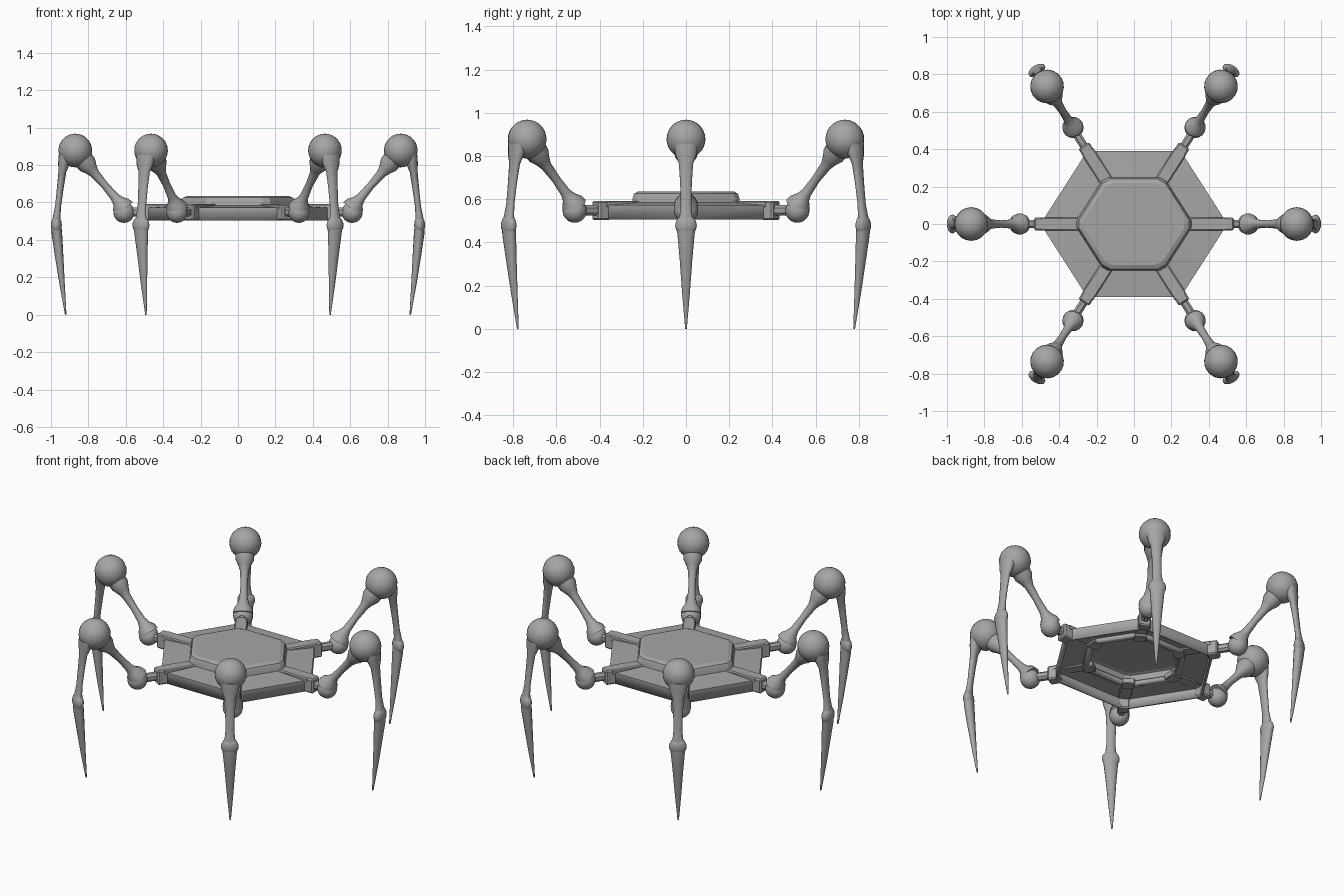
import bpy, bmesh, math
from mathutils import Vector, Matrix

cube = bpy.data.objects.get("Cube")
if cube:
    bpy.data.objects.remove(cube, do_unlink=True)

grey = bpy.data.materials.new("matte_grey")
grey.use_nodes = True
grey.diffuse_color = (0.38, 0.38, 0.38, 1)
grey.node_tree.nodes["Principled BSDF"].inputs["Base Color"].default_value = grey.diffuse_color

# Stretched hexagon: two corners on x, four on the diagonals
CORNERS = [Vector(c) for c in ((0.5, 0), (0.25, 0.39), (-0.25, 0.39),
                               (-0.5, 0), (-0.25, -0.39), (0.25, -0.39))]


def finish(bm, name, angle=35):
    mesh = bpy.data.meshes.new(name)
    bm.to_mesh(mesh)
    bm.free()
    mesh.materials.append(grey)
    obj = bpy.data.objects.new(name, mesh)
    bpy.context.collection.objects.link(obj)
    if angle:
        bpy.ops.object.select_all(action="DESELECT")
        obj.select_set(True)
        bpy.context.view_layer.objects.active = obj
        bpy.ops.object.shade_smooth_by_angle(angle=math.radians(angle))
    return obj


def bevel(obj, width, segments=2):
    mod = obj.modifiers.new("Bevel", "BEVEL")
    mod.width, mod.segments = width, segments


def bridge(bm, low, high):
    n = len(low)
    for i in range(n):
        j = (i + 1) % n
        bm.faces.new((low[i], low[j], high[j], high[i]))


def hex_ring(bm, scale, z, cut):
    """Hexagon outline with each corner cut off by a fraction of the edge."""
    ring = []
    for i, corner in enumerate(CORNERS):
        for other in (CORNERS[i - 1], CORNERS[(i + 1) % 6]):
            p = corner.lerp(other, cut) * scale
            ring.append(bm.verts.new((p.x, p.y, z)))
    return ring


def hex_shell(name, profile, thickness, capped):
    bm = bmesh.new()
    rings = [hex_ring(bm, *step) for step in profile]
    for low, high in zip(rings, rings[1:]):
        bridge(bm, low, high)
    if capped:
        bm.faces.new(rings[-1])
    obj = finish(bm, name, 20)
    mod = obj.modifiers.new("Thickness", "SOLIDIFY")
    mod.thickness, mod.offset = thickness, -1
    return obj


def radial_block(name, corner, r0, r1, half, z0, z1, width):
    """Box lying along the direction of a body corner."""
    bm = bmesh.new()
    bmesh.ops.create_cube(bm, size=1)
    bmesh.ops.scale(bm, verts=bm.verts, vec=(r1 - r0, half * 2, z1 - z0))
    bmesh.ops.translate(bm, verts=bm.verts, vec=((r0 + r1) / 2, 0, (z0 + z1) / 2))
    turn = Matrix.Rotation(math.atan2(corner.y, corner.x), 3, "Z")
    bmesh.ops.rotate(bm, verts=bm.verts, matrix=turn)
    obj = finish(bm, name, 0)
    bevel(obj, width, 1)
    return obj


def limb(name, points, sides=14):
    """Loft of ellipses along a path in the xz plane: x, z, half y, half depth."""
    bm = bmesh.new()
    rings = []
    for i, (x, z, wide, deep) in enumerate(points):
        a, b = points[max(i - 1, 0)], points[min(i + 1, len(points) - 1)]
        d = Vector((b[0] - a[0], 0, b[1] - a[1])).normalized()
        side, across = Vector((0, 1, 0)), Vector((d.z, 0, -d.x))
        ring = []
        for k in range(sides):
            t = math.tau * k / sides
            p = Vector((x, 0, z)) + across * deep * math.cos(t) + side * wide * math.sin(t)
            ring.append(bm.verts.new(p))
        rings.append(ring)
    for low, high in zip(rings, rings[1:]):
        bridge(bm, low, high)
    bm.faces.new(rings[0][::-1])
    bm.faces.new(rings[-1])
    bmesh.ops.recalc_face_normals(bm, faces=bm.faces)
    return finish(bm, name, 40)


def ball(name, x, z, size):
    bm = bmesh.new()
    bmesh.ops.create_uvsphere(bm, u_segments=20, v_segments=14, radius=1)
    bmesh.ops.scale(bm, verts=bm.verts, vec=size)
    bmesh.ops.translate(bm, verts=bm.verts, vec=(x, 0, z))
    return finish(bm, name, 40)


# Body: hollow hexagonal shell with a raised, chamfered deck
hex_shell("body_shell", [(1, 0.505, 0.03), (1, 0.572, 0.03), (0.64, 0.584, 0.06),
                         (0.63, 0.612, 0.08), (0.615, 0.626, 0.09),
                         (0.565, 0.636, 0.1)], 0.015, True)
# Lip around the deck recess on the underside
hex_shell("underside_lip", [(0.66, 0.55, 0.06), (0.66, 0.575, 0.06)], 0.035, False)

# Ribs, corner brackets and underside studs
for i, corner in enumerate(CORNERS):
    r = corner.length
    radial_block(f"rib_{i}", corner, r * 0.55, r, 0.036, 0.56, 0.592, 0.006)
    radial_block(f"corner_bracket_{i}", corner, r - 0.03, r + 0.035, 0.034, 0.503, 0.592, 0.008)
    radial_block(f"underside_stud_{i}", corner, r * 0.5, r * 0.64, 0.035, 0.545, 0.58, 0.004)
    # Axle from the bracket to the hip ball
    radial_block(f"hip_axle_{i}", corner, r, 0.59, 0.022, 0.525, 0.572, 0.012)

# One leg along +x
leg = [
    ball("hip_ball", 0.61, 0.547, (0.056, 0.056, 0.056)),
    limb("thigh", [(0.608, 0.565, 0.058, 0.058), (0.626, 0.588, 0.052, 0.052),
                   (0.64, 0.607, 0.034, 0.034), (0.66, 0.63, 0.024, 0.024),
                   (0.71, 0.69, 0.02, 0.02), (0.765, 0.753, 0.025, 0.025),
                   (0.785, 0.778, 0.036, 0.036), (0.805, 0.802, 0.052, 0.052),
                   (0.835, 0.838, 0.055, 0.055)]),
    ball("knee_ball", 0.87, 0.878, (0.09, 0.09, 0.09)),
    limb("shin", [(0.925, 0.85, 0.055, 0.035), (0.932, 0.805, 0.05, 0.03),
                  (0.939, 0.765, 0.034, 0.021), (0.95, 0.68, 0.028, 0.018),
                  (0.962, 0.58, 0.025, 0.016), (0.969, 0.525, 0.03, 0.02),
                  (0.971, 0.49, 0.04, 0.025)]),
    ball("ankle_joint", 0.971, 0.478, (0.029, 0.05, 0.05)),
    limb("foot_spike", [(0.971, 0.475, 0.045, 0.027), (0.968, 0.43, 0.04, 0.028),
                        (0.957, 0.32, 0.03, 0.023), (0.94, 0.16, 0.018, 0.014),
                        (0.921, 0, 0.004, 0.004)]),
]

# Repeat the leg around the body
for n, degrees in enumerate((57.7, 122.3, 180, 237.7, 302.3), 1):
    for part in leg:
        copy = part.copy()
        copy.name = f"{part.name}_{n}"
        copy.rotation_euler.z = math.radians(degrees)
        bpy.context.collection.objects.link(copy)
